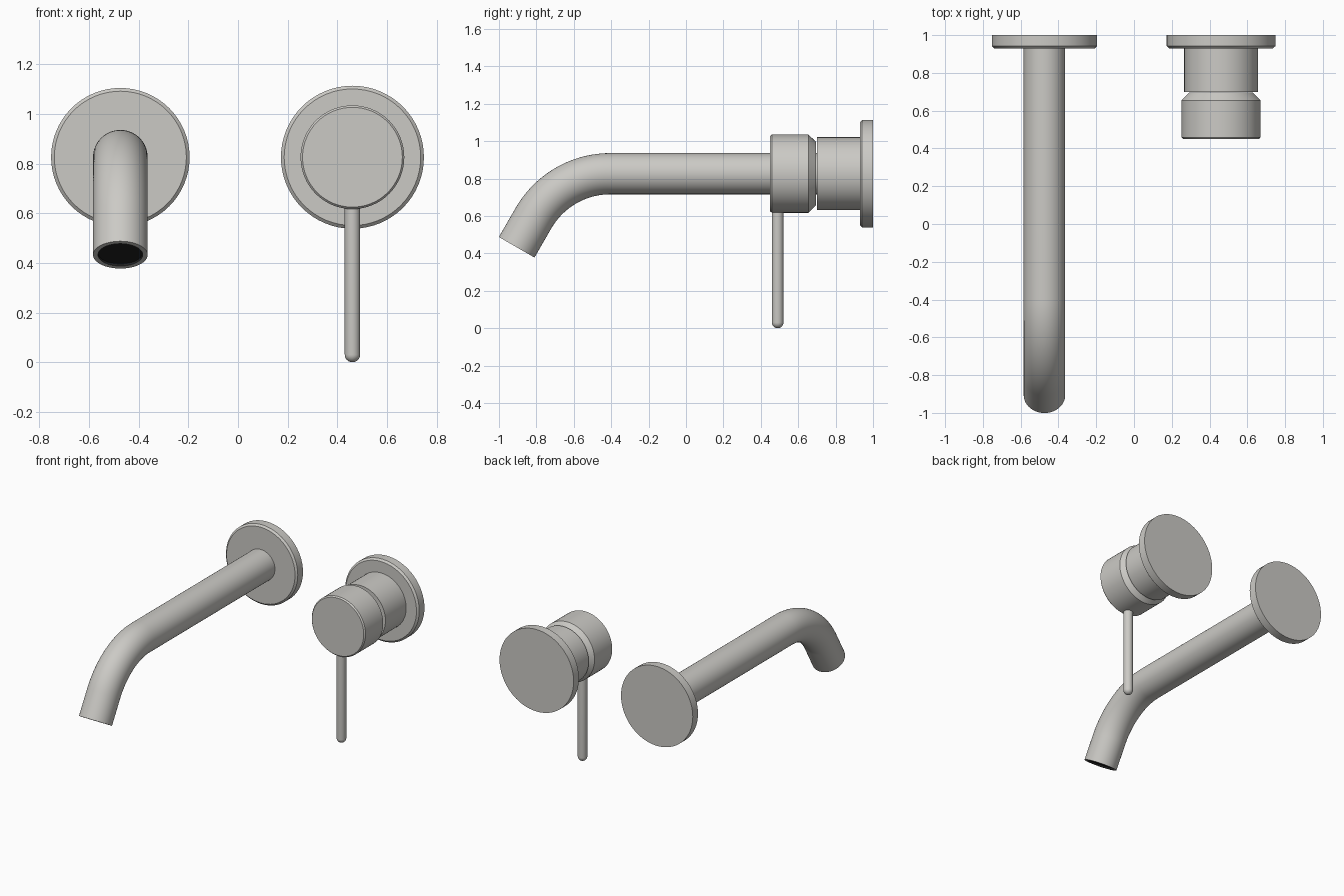
import bpy, bmesh
from math import sin, cos, pi, radians
from mathutils import Vector

if "Cube" in bpy.data.objects:
    bpy.data.objects.remove(bpy.data.objects["Cube"])

SEG = 64
Z = 0.826  # height of both wall axes


def loft(name, rings, seg=SEG, dark_from=None):
    """Skin circles (x, y, z, heading, radius); heading 0 faces -y, 90 faces -z."""
    bm = bmesh.new()
    loops = []
    for x, y, z, a, r in rings:
        u, v = Vector((1, 0, 0)), Vector((0, -sin(a), cos(a)))
        c = Vector((x, y, z))
        loops.append([bm.verts.new(c + r * (cos(t) * u + sin(t) * v))
                      for t in (2 * pi * i / seg for i in range(seg))])
    for k in range(len(loops) - 1):
        p, q = loops[k], loops[k + 1]
        for i in range(seg):
            j = (i + 1) % seg
            f = bm.faces.new((p[i], p[j], q[j], q[i]))
            f.material_index = int(dark_from is not None and k >= dark_from)
    bm.faces.new(loops[0][::-1])
    bm.faces.new(loops[-1]).material_index = int(dark_from is not None)
    bmesh.ops.recalc_face_normals(bm, faces=bm.faces)
    me = bpy.data.meshes.new(name)
    bm.to_mesh(me)
    bm.free()
    me.shade_smooth()
    me.set_sharp_from_angle(angle=radians(30))
    ob = bpy.data.objects.new(name, me)
    bpy.context.collection.objects.link(ob)
    return ob


def turned(name, x, profile):
    """Lathe a (y, radius) profile about a wall axis."""
    return loft(name, [(x, y, Z, 0, r) for y, r in profile])


SX, HX = -0.474, 0.461

# Wall plates
for name, x, r in (("spout_wall_plate", SX, 0.279), ("handle_wall_plate", HX, 0.288)):
    turned(name, x, [(1.0, r), (0.942, r), (0.93, r - 0.013)])

# Bent spout with a thin rim and dark outlet
R, L, BEND, r, y0 = 0.475, 0.18, radians(60), 0.11, -0.404
path = [(SX, 0.95, Z, 0, r)]
for i in range(25):
    a = BEND * i / 24
    path.append((SX, y0 - R * sin(a), Z - R * (1 - cos(a)), a, r))
_, ya, za, _, _ = path[-1]


def along(d, rad):
    return (SX, ya - d * cos(BEND), za - d * sin(BEND), BEND, rad)


path += [along(L, r), along(L, 0.09), along(L - 0.01, 0.09)]
spout = loft("spout", path, dark_from=len(path) - 2)
metal = bpy.data.materials.new("metal")
metal.diffuse_color = (0.6, 0.59, 0.56, 1)
metal.use_nodes = True
metal.node_tree.nodes["Principled BSDF"].inputs["Base Color"].default_value = metal.diffuse_color
dark = bpy.data.materials.new("dark_outlet")
dark.diffuse_color = (0.015, 0.015, 0.015, 1)
dark.use_nodes = True
dark.node_tree.nodes["Principled BSDF"].inputs["Base Color"].default_value = dark.diffuse_color
spout.data.materials.append(metal)
spout.data.materials.append(dark)

# Mixer body and turning head with tapered neck
turned("mixer_body", HX, [(0.94, 0.195), (0.70, 0.195)])
turned("mixer_head", HX, [(0.695, 0.17), (0.655, 0.209), (0.459, 0.209), (0.45, 0.201)])

# Lever pin with rounded tip
lr = 0.031
pin = [(HX, 0.49, 0.66, pi / 2, lr)]
pin += [(HX, 0.49, lr - lr * sin(t), pi / 2, lr * cos(t))
        for t in (radians(85) * i / 8 for i in range(9))]
loft("lever", pin, seg=32)

# Same metal on every part
for ob in bpy.context.collection.objects:
    if not ob.data.materials:
        ob.data.materials.append(metal)
